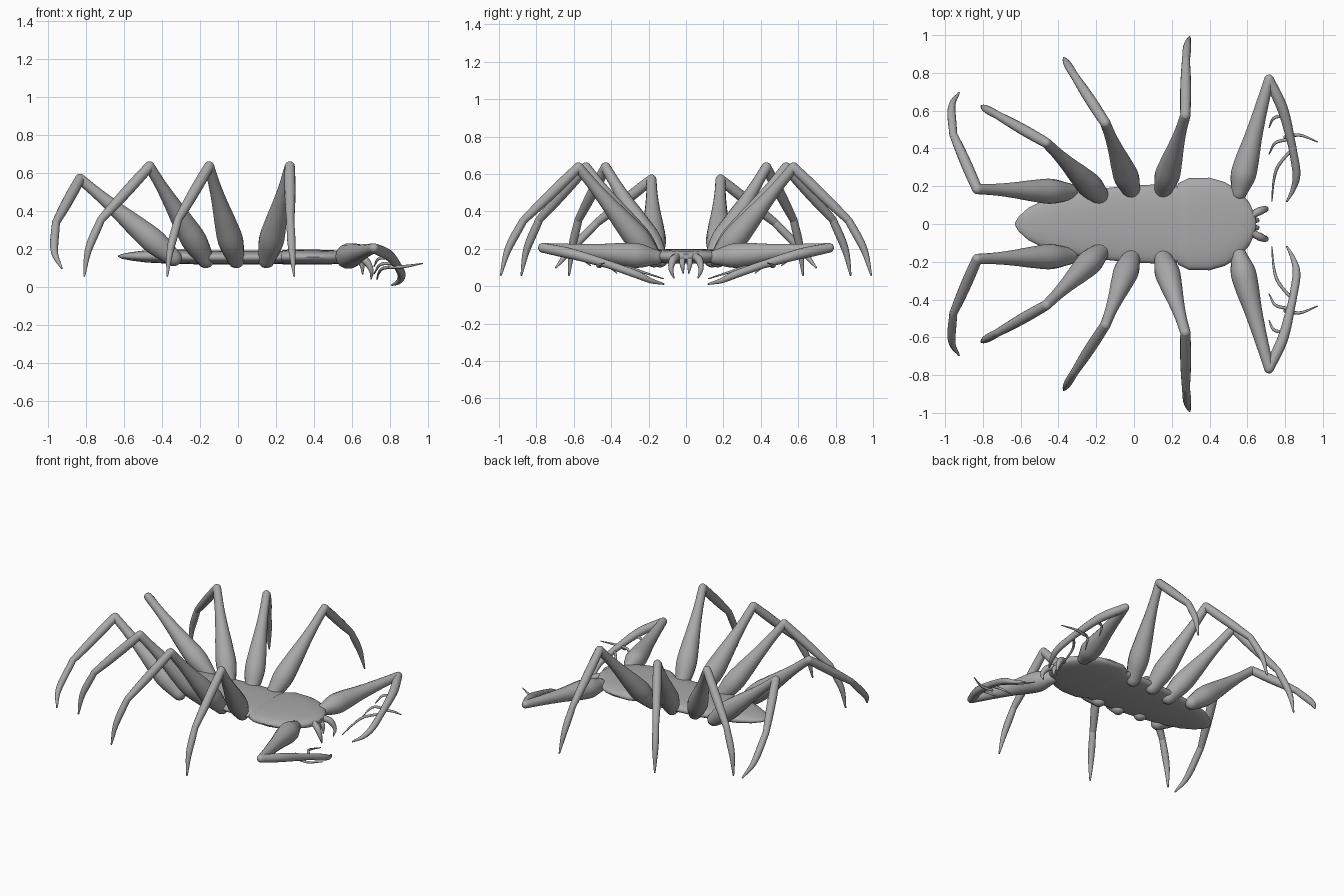
import bpy, bmesh, math
from mathutils import Vector

if "Cube" in bpy.data.objects:
    bpy.data.objects.remove(bpy.data.objects["Cube"], do_unlink=True)

grey = bpy.data.materials.new("shell_grey")
grey.use_nodes = True
grey.diffuse_color = (0.4, 0.4, 0.4, 1)
grey.node_tree.nodes["Principled BSDF"].inputs["Base Color"].default_value = (0.4, 0.4, 0.4, 1)


def finish(name, bm, angle):
    bmesh.ops.recalc_face_normals(bm, faces=bm.faces)
    mesh = bpy.data.meshes.new(name)
    bm.to_mesh(mesh)
    bm.free()
    ob = bpy.data.objects.new(name, mesh)
    bpy.context.collection.objects.link(ob)
    mesh.materials.append(grey)
    bpy.ops.object.select_all(action="DESELECT")
    ob.select_set(True)
    bpy.context.view_layer.objects.active = ob
    bpy.ops.object.shade_smooth_by_angle(angle=math.radians(angle))
    return ob


def loft(bm, rings):
    rows = [[bm.verts.new(p) for p in ring] for ring in rings]
    n = len(rows[0])
    for a, b in zip(rows, rows[1:]):
        for i in range(n):
            j = (i + 1) % n
            bm.faces.new((a[i], a[j], b[j], b[i]))
    bm.faces.new(rows[0])
    bm.faces.new(rows[-1])


def curve_point(pts, t):
    # smooth path through all points
    k = min(int(t), len(pts) - 2)
    u = t - k
    p1, p2 = pts[k], pts[k + 1]
    p0 = pts[k - 1] if k else p1 * 2 - p2
    p3 = pts[k + 2] if k + 2 < len(pts) else p2 * 2 - p1
    return 0.5 * (2 * p1 + (p2 - p0) * u + (2 * p0 - 5 * p1 + 4 * p2 - p3) * u * u
                  + (3 * p1 - p0 - 3 * p2 + p3) * u ** 3)


def limb(name, points, radii, side, sides=14, steps=6):
    """Tapered tube with rounded ends; side is +1 for left, -1 for right."""
    pts = [Vector((x, y * side, z)) for x, y, z in points]
    # radii run evenly along the whole path
    rads = [Vector((r, 0, 0)) for r in radii]
    n = steps * max(len(pts), len(rads))
    path = []
    for i in range(n + 1):
        f = i / n
        path.append((curve_point(pts, f * (len(pts) - 1)),
                     max(0.002, curve_point(rads, f * (len(rads) - 1)).x)))
    start = (path[0][0] - path[1][0]).normalized()
    end = (path[-1][0] - path[-2][0]).normalized()
    angles = [math.radians(a) for a in (25, 50, 70, 85)]
    r0, r1 = path[0][1], path[-1][1]
    head = [(path[0][0] + start * r0 * math.sin(a), r0 * math.cos(a)) for a in reversed(angles)]
    tail = [(path[-1][0] + end * r1 * math.sin(a), r1 * math.cos(a)) for a in angles]
    path = head + path + tail
    axis = (pts[-1] - pts[0]).normalized()
    ref = Vector((0, 0, 1)) if abs(axis.z) < 0.8 else Vector((1, 0, 0))
    rings = []
    for i, (p, r) in enumerate(path):
        d = (path[min(i + 1, len(path) - 1)][0] - path[max(i - 1, 0)][0]).normalized()
        u = d.cross(ref).normalized()
        v = d.cross(u)
        rings.append([p + r * (u * math.cos(2 * math.pi * k / sides)
                               + v * math.sin(2 * math.pi * k / sides)) for k in range(sides)])
    bm = bmesh.new()
    loft(bm, rings)
    return finish(name, bm, 60)


def shell(name, sections, angle):
    """Flattened body; each section is x, half width, bottom z, top z."""
    rings = []
    for x, w, lo, hi in sections:
        mid, h = (lo + hi) / 2, (hi - lo) / 2
        ring = []
        for k in range(28):
            a = 2 * math.pi * k / 28
            c, s = math.cos(a), math.sin(a)
            ring.append((x, w * math.copysign(abs(c) ** 0.8, c), mid + h * math.copysign(abs(s) ** 0.8, s)))
        rings.append(ring)
    bm = bmesh.new()
    loft(bm, rings)
    return finish(name, bm, angle)


# Body
shell("abdomen", [(-0.63, 0.006, 0.16, 0.167), (-0.61, 0.04, 0.15, 0.175), (-0.56, 0.085, 0.14, 0.185),
                  (-0.48, 0.125, 0.13, 0.195), (-0.38, 0.155, 0.125, 0.2), (-0.2, 0.185, 0.12, 0.195),
                  (0.0, 0.205, 0.12, 0.192), (0.15, 0.21, 0.12, 0.192), (0.3, 0.2, 0.125, 0.19)], 50)
shell("carapace", [(0.22, 0.19, 0.13, 0.185), (0.235, 0.215, 0.12, 0.195), (0.29, 0.243, 0.12, 0.2),
                   (0.4, 0.245, 0.12, 0.198), (0.48, 0.222, 0.12, 0.196), (0.55, 0.18, 0.125, 0.192),
                   (0.61, 0.115, 0.13, 0.188), (0.635, 0.06, 0.138, 0.18), (0.645, 0.025, 0.145, 0.172)], 40)

# Walking legs: hip, knee, ankle, mid foot, foot tip
legs = {
    "first": ((0.15, 0.17, 0.145), (0.272, 0.575, 0.635), (0.275, 0.87, 0.35), (0.283, 0.95, 0.2), (0.295, 0.99, 0.06)),
    "second": ((-0.01, 0.17, 0.145), (-0.152, 0.535, 0.635), (-0.315, 0.785, 0.355), (-0.355, 0.85, 0.2), (-0.372, 0.88, 0.06)),
    "third": ((-0.17, 0.14, 0.145), (-0.465, 0.43, 0.635), (-0.72, 0.575, 0.355), (-0.785, 0.61, 0.2), (-0.808, 0.625, 0.06)),
    "fourth": ((-0.34, 0.17, 0.155), (-0.83, 0.185, 0.57), (-0.957, 0.475, 0.34), (-0.965, 0.62, 0.19), (-0.927, 0.695, 0.1)),
}
for side, label in ((1, "left"), (-1, "right")):
    for order, (hip, knee, ankle, foot, tip) in legs.items():
        name = f"{label}_{order}_leg_"
        limb(name + "thigh", [hip, knee], [0.045, 0.066, 0.057, 0.042, 0.031, 0.027], side)
        limb(name + "shin", [knee, ankle], [0.027, 0.029, 0.027, 0.021], side)
        limb(name + "foot", [ankle, foot, tip], [0.021, 0.022, 0.015, 0.005], side)

    # Grasping arms
    name = label + "_arm_"
    knee, wrist = (0.715, 0.765, 0.205), (0.838, 0.41, 0.115)
    limb(name + "upper", [(0.555, 0.165, 0.155), (0.615, 0.4, 0.175), knee],
         [0.042, 0.066, 0.062, 0.047, 0.035, 0.026], side)
    limb(name + "lower", [knee, (0.79, 0.6, 0.17), wrist], [0.026, 0.029, 0.026, 0.021], side)
    limb(name + "claw", [wrist, (0.86, 0.27, 0.065), (0.845, 0.19, 0.03), (0.81, 0.12, 0.012)],
         [0.021, 0.021, 0.014, 0.005], side)

    # Spines on the grasping arms
    spines = [
        [(0.8, 0.575, 0.155), (0.74, 0.56, 0.15), (0.715, 0.51, 0.11)],
        [(0.83, 0.45, 0.125), (0.75, 0.43, 0.12), (0.715, 0.37, 0.07)],
        [(0.84, 0.4, 0.11), (0.765, 0.31, 0.1), (0.74, 0.23, 0.075), (0.73, 0.12, 0.04)],
        [(0.8, 0.46, 0.105), (0.88, 0.47, 0.11), (0.97, 0.435, 0.125)],
    ]
    for i, path in enumerate(spines):
        limb(f"{name}spine_{i + 1}", path, [0.009, 0.008, 0.003], side, 8, 4)

    # Mouth fangs
    limb(label + "_outer_fang", [(0.62, 0.045, 0.16), (0.67, 0.07, 0.14), (0.7, 0.08, 0.09), (0.7, 0.065, 0.045)],
         [0.02, 0.021, 0.013, 0.004], side, 10, 4)
    limb(label + "_inner_fang", [(0.62, 0.02, 0.155), (0.65, 0.02, 0.12), (0.655, 0.015, 0.07)],
         [0.016, 0.014, 0.004], side, 10, 4)
